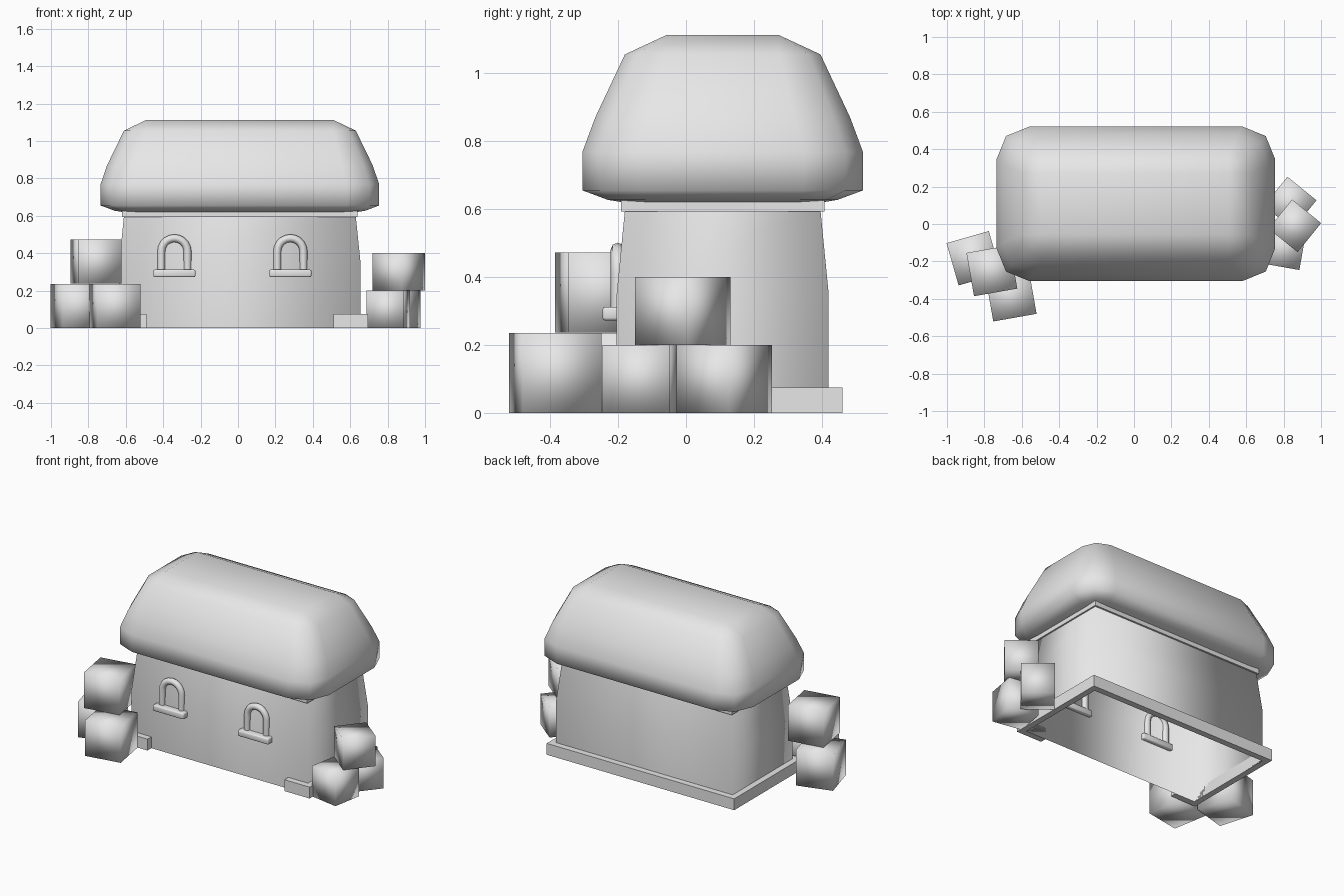
import bpy, bmesh, math
from mathutils import Matrix, Vector

if "Cube" in bpy.data.objects:
    bpy.data.objects.remove(bpy.data.objects["Cube"])

grey = bpy.data.materials.new("plain grey")
grey.use_nodes = True
grey.diffuse_color = (0.8, 0.8, 0.8, 1)
grey.node_tree.nodes["Principled BSDF"].inputs["Base Color"].default_value = (0.8, 0.8, 0.8, 1)

CENTRE = Vector((0.01, 0.108, 0))  # middle of the house


def finish(name, bm, smooth=True):
    bmesh.ops.recalc_face_normals(bm, faces=bm.faces)
    mesh = bpy.data.meshes.new(name)
    bm.to_mesh(mesh)
    bm.free()
    mesh.materials.append(grey)
    for p in mesh.polygons:
        p.use_smooth = smooth
    ob = bpy.data.objects.new(name, mesh)
    bpy.context.collection.objects.link(ob)
    return ob


def ring(hx, hy, z, r):
    """Rectangle outline; corners cut in two steps when r > 0."""
    pts = []
    for sx, sy in ((1, 1), (-1, 1), (-1, -1), (1, -1)):
        if r == 0:
            corner = [(hx, hy)]
        else:
            m = r * 0.29
            corner = [(hx, hy - r), (hx - m, hy - m), (hx - r, hy)]
            if sx * sy < 0:
                corner.reverse()
        pts += [CENTRE + Vector((sx * x, sy * y, z)) for x, y in corner]
    return pts


def loft(bm, rings, caps=()):
    loops = [[bm.verts.new(p) for p in r] for r in rings]
    for a, b in zip(loops, loops[1:]):
        n = len(a)
        for i in range(n):
            j = (i + 1) % n
            bm.faces.new((a[i], a[j], b[j], b[i]))
    for k in caps:
        bm.faces.new(loops[k])


# Plump roof: half width, half depth, height, corner cut
profile = [
    (0.58, 0.25, 0.613, 0.04), (0.67, 0.338, 0.627, 0.11),
    (0.745, 0.413, 0.655, 0.175), (0.745, 0.413, 0.768, 0.175),
    (0.71, 0.375, 0.87, 0.165), (0.62, 0.288, 1.055, 0.12),
    (0.5, 0.165, 1.113, 0.004),
]
bm = bmesh.new()
loft(bm, [ring(*p) for p in profile], caps=(0, -1))
bmesh.ops.remove_doubles(bm, verts=bm.verts, dist=0.006)
finish("roof", bm)

# Walls, an open shell leaning in towards the top
bm = bmesh.new()
loft(bm, [ring(hx, hy, z, 0) for hx, hy, z in (
    (0.645, 0.312, 0), (0.645, 0.312, 0.35), (0.62, 0.288, 0.595))])
finish("walls", bm)

# Trim under the roof
bm = bmesh.new()
loft(bm, [ring(0.63, 0.3, z, 0) for z in (0.593, 0.63)], caps=(0, -1))
finish("eave_trim", bm, smooth=False)

# Plinth around the sides and back, ending in two short front feet
half = [(0.5, -0.312), (0.5, -0.353), (0.685, -0.353), (0.685, 0.353)]
inner = [(0.645, 0.312), (0.645, -0.312)]
mirror = lambda pts: [(-x, y) for x, y in reversed(pts)]
bm = bmesh.new()
outline = half + mirror(half) + mirror(inner)[::1] + inner
bottom = bm.faces.new([bm.verts.new(CENTRE + Vector((x, y, 0))) for x, y in outline])
top = bmesh.ops.extrude_face_region(bm, geom=[bottom], use_keep_orig=True)
for v in top["geom"]:
    if isinstance(v, bmesh.types.BMVert):
        v.co.z = 0.075
finish("plinth", bm, smooth=False)


def box(name, centre, size, turn=0, bevel=0):
    bm = bmesh.new()
    bmesh.ops.create_cube(bm, size=1, matrix=Matrix.Translation(centre)
                          @ Matrix.Rotation(math.radians(turn), 4, "Z")
                          @ Matrix.Diagonal((*size, 1)))
    if bevel:
        bmesh.ops.bevel(bm, geom=bm.edges[:], offset=bevel, segments=2,
                        profile=0.5, affect="EDGES")
    return finish(name, bm)


# Two stacks of crates: x, y, base height, size, turn
crates = [
    (-0.857, -0.183, 0, 0.235, 16), (-0.657, -0.385, 0, 0.235, 10),
    (-0.76, -0.25, 0.237, 0.235, 10),
    (0.835, 0.112, 0, 0.2, -39), (0.803, -0.13, 0, 0.2, -10),
    (0.86, -0.01, 0.2, 0.2, -39),
]
for i, (x, y, z, s, turn) in enumerate(crates):
    box(f"crate_{i + 1}", (x, y, z + s / 2), (s, s, s), turn)

# Arched window frames with sills
for side, x in (("right", -0.34), ("left", 0.28)):
    path = [(-0.07, 0.29)]
    path += [(-0.07 * math.cos(math.pi * k / 10), 0.41 + 0.07 * math.sin(math.pi * k / 10))
             for k in range(11)]
    path.append((0.07, 0.29))
    curve = bpy.data.curves.new(f"{side}_window_arch", "CURVE")
    curve.dimensions = "3D"
    curve.bevel_depth = 0.021
    curve.bevel_resolution = 2
    curve.use_fill_caps = True
    spline = curve.splines.new("POLY")
    spline.points.add(len(path) - 1)
    for p, (dx, z) in zip(spline.points, path):
        p.co = (x + dx, -0.201, z, 1)
    curve.materials.append(grey)
    arch = bpy.data.objects.new(curve.name, curve)
    bpy.context.collection.objects.link(arch)
    box(f"{side}_window_sill", (x, -0.213, 0.292), (0.225, 0.066, 0.04), bevel=0.008)
